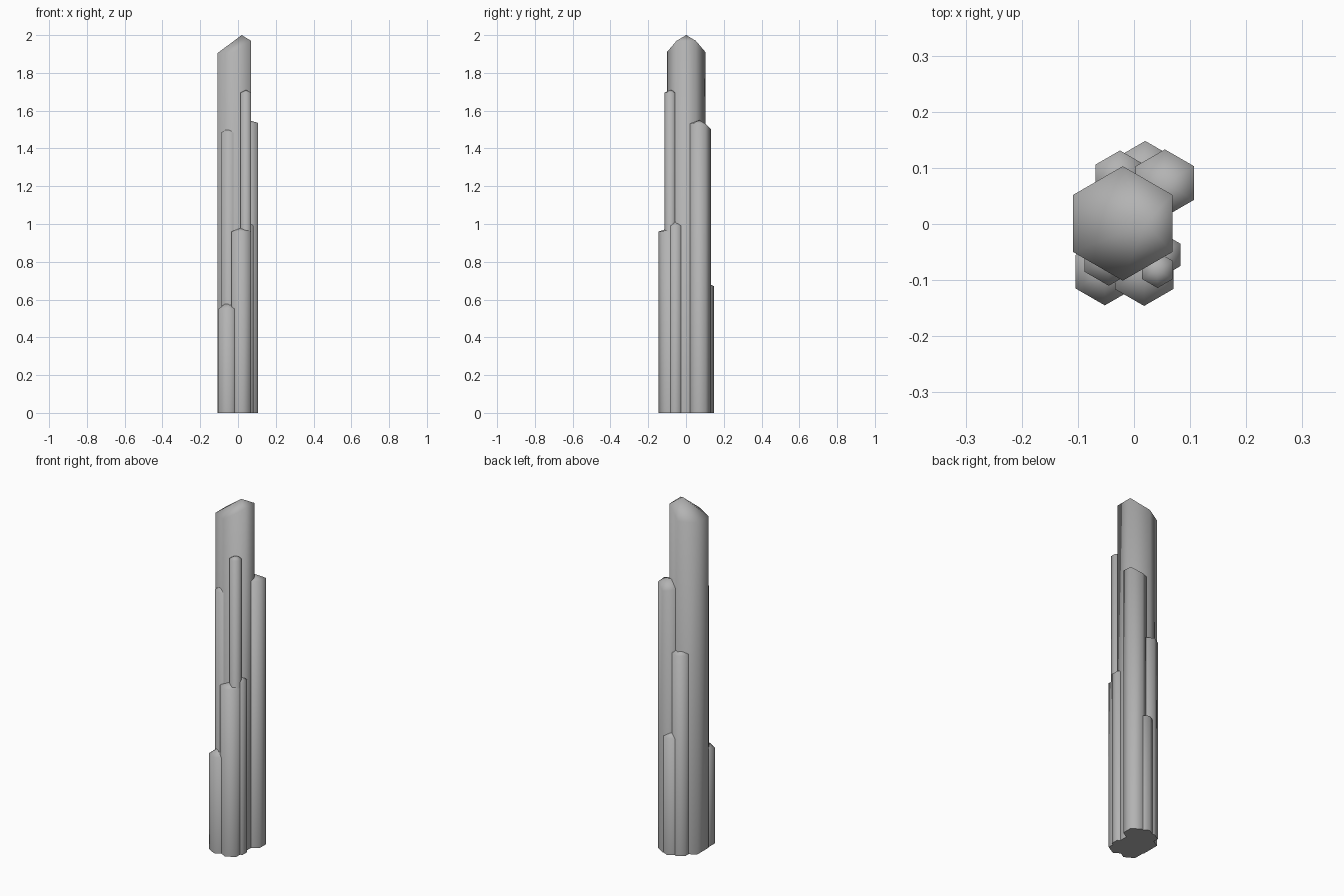
import bpy
import bmesh
from math import cos, sin, radians

cube = bpy.data.objects.get("Cube")
if cube:
    bpy.data.objects.remove(cube, do_unlink=True)

# Single stone colour
stone = bpy.data.materials.new("grey_stone")
stone.use_nodes = True
grey = (0.45, 0.45, 0.45, 1)
stone.diffuse_color = grey
stone.node_tree.nodes["Principled BSDF"].inputs["Base Color"].default_value = grey


def column(name, x, y, radius, top, drops, tip=(0, 0)):
    """Six-sided column with corners on +y and -y and a low pointed tip."""
    bm = bmesh.new()
    corners = [(x + radius * cos(radians(a)), y + radius * sin(radians(a)))
               for a in range(30, 390, 60)]
    base = [bm.verts.new((cx, cy, 0)) for cx, cy in corners]
    rim = [bm.verts.new((cx, cy, top - d)) for (cx, cy), d in zip(corners, drops)]
    apex = bm.verts.new((x + tip[0], y + tip[1], top))
    bm.faces.new(base[::-1])
    for i in range(6):
        j = (i + 1) % 6
        bm.faces.new((base[i], base[j], rim[j], rim[i]))
        bm.faces.new((rim[i], rim[j], apex))
    mesh = bpy.data.meshes.new(name)
    bm.to_mesh(mesh)
    bm.free()
    mesh.materials.append(stone)
    obj = bpy.data.objects.new(name, mesh)
    bpy.context.collection.objects.link(obj)
    bpy.ops.object.select_all(action="DESELECT")
    obj.select_set(True)
    bpy.context.view_layer.objects.active = obj
    bpy.ops.object.shade_smooth_by_angle(angle=radians(80))


def even(drop):
    return [drop] * 6


# Tall central column with its tip leaning to one side
column("main_column", -0.02, 0.001, 0.102, 2.0,
       (0.03, 0.09, 0.095, 0.095, 0.09, 0.03), (0.04, 0))

# Columns clustered behind it
column("back_tall_column", 0.055, 0.073, 0.06, 1.55,
       (0.02, 0.05, 0.04, 0.03, 0.02, 0.015))
column("back_middle_column", -0.025, 0.081, 0.05, 1.17, even(0.02))
column("back_short_column", 0.02, 0.09, 0.058, 0.70, even(0.03))

# Columns clustered in front of it
column("front_tall_column", 0.042, -0.082, 0.032, 1.71, even(0.015))
column("front_side_column", -0.045, -0.06, 0.05, 1.51, even(0.025))
column("front_edge_column", 0.048, -0.055, 0.04, 1.02, even(0.03))
column("front_middle_column", 0.018, -0.086, 0.06, 0.98, even(0.02))
column("front_short_column", -0.052, -0.085, 0.06, 0.59, even(0.04))
